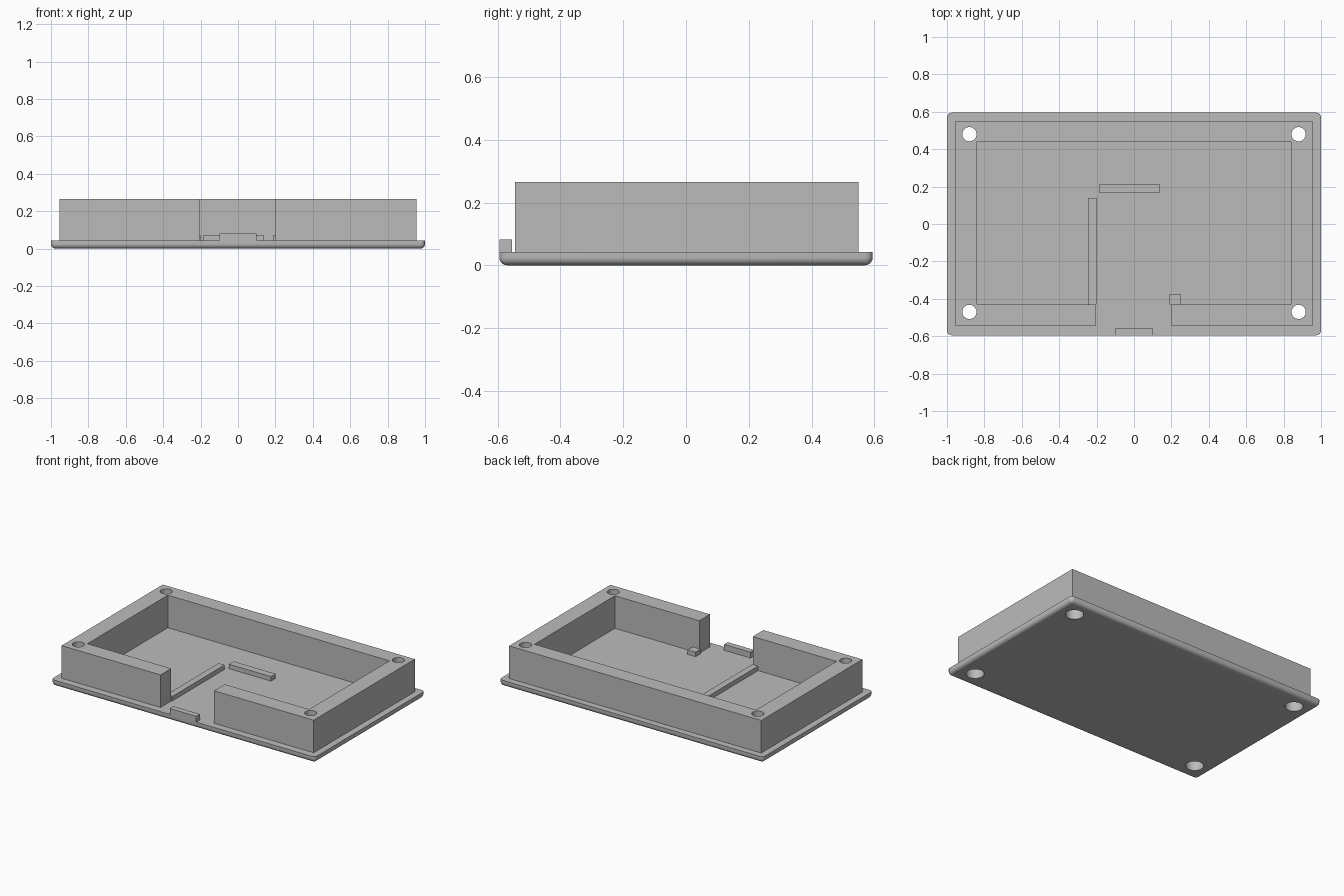
import bpy, bmesh, math

if "Cube" in bpy.data.objects:
    bpy.data.objects.remove(bpy.data.objects["Cube"])

grey = bpy.data.materials.new("light_grey")
grey.diffuse_color = (0.5, 0.5, 0.5, 1)
grey.use_nodes = True
grey.node_tree.nodes["Principled BSDF"].inputs["Base Color"].default_value = grey.diffuse_color


def make(name, bm):
    bmesh.ops.recalc_face_normals(bm, faces=bm.faces)
    me = bpy.data.meshes.new(name)
    bm.to_mesh(me)
    bm.free()
    me.materials.append(grey)
    ob = bpy.data.objects.new(name, me)
    bpy.context.collection.objects.link(ob)
    return ob


def prism(name, pts, z0, z1):
    """Extrude a flat outline from z0 to z1."""
    bm = bmesh.new()
    face = bm.faces.new([bm.verts.new((x, y, z0)) for x, y in pts])
    top = bmesh.ops.extrude_face_region(bm, geom=[face])["geom"]
    for v in top:
        if isinstance(v, bmesh.types.BMVert):
            v.co.z = z1
    return make(name, bm)


def box(name, x0, x1, y0, y1, z0, z1):
    return prism(name, [(x0, y0), (x1, y0), (x1, y1), (x0, y1)], z0, z1)


# Base plate with rounded corners and a rounded lower rim
base = box("base_plate", -1, 1, -0.595, 0.595, 0, 0.042)
bm = bmesh.new()
bm.from_mesh(base.data)
edges = [e for e in bm.edges if min(v.co.z for v in e.verts) < 0.01]
bmesh.ops.bevel(bm, geom=edges, offset=0.025, segments=6, profile=0.5, affect='EDGES')
bm.to_mesh(base.data)
bm.free()

# Thick wall, open at the front
wall = prism("wall", [
    (-0.205, -0.545), (-0.205, -0.43), (-0.84, -0.43), (-0.84, 0.44),
    (0.84, 0.44), (0.84, -0.43), (0.2, -0.43), (0.2, -0.545),
    (0.955, -0.545), (0.955, 0.55), (-0.955, 0.55), (-0.955, -0.545)],
    0.042, 0.265)

# Stepped screw holes: wide for the head below, narrow for the shaft above
bm = bmesh.new()
n = 32
profile = [(0.056, -0.1), (0.056, 0.13), (0.038, 0.13), (0.038, 0.4)]
for cx in (-0.88, 0.88):
    for cy in (-0.47, 0.48):
        rings = [[bm.verts.new((cx + r * math.cos(2 * math.pi * i / n),
                                cy + r * math.sin(2 * math.pi * i / n), z))
                  for i in range(n)] for r, z in profile]
        for a, b in zip(rings, rings[1:]):
            for i in range(n):
                j = (i + 1) % n
                bm.faces.new((a[i], a[j], b[j], b[i]))
        bm.faces.new(rings[0][::-1])
        bm.faces.new(rings[-1])
cutter = make("screw_hole_cutter", bm)
cutter.hide_render = True

for ob in (base, wall):
    mod = ob.modifiers.new("holes", 'BOOLEAN')
    mod.operation = 'DIFFERENCE'
    mod.solver = 'EXACT'
    mod.object = cutter
    bpy.ops.object.select_all(action='DESELECT')
    ob.select_set(True)
    bpy.context.view_layer.objects.active = ob
    bpy.ops.object.modifier_apply(modifier=mod.name)
    bpy.ops.object.shade_smooth_by_angle(angle=math.radians(30))
bpy.data.objects.remove(cutter)

# Small locating ribs on the floor
box("long_rib", -0.245, -0.2, -0.43, 0.14, 0.042, 0.073)
box("cross_rib", -0.185, 0.135, 0.165, 0.215, 0.042, 0.073)
box("corner_peg", 0.19, 0.25, -0.43, -0.375, 0.042, 0.073)
box("front_lip", -0.1, 0.1, -0.595, -0.555, 0.042, 0.082)
